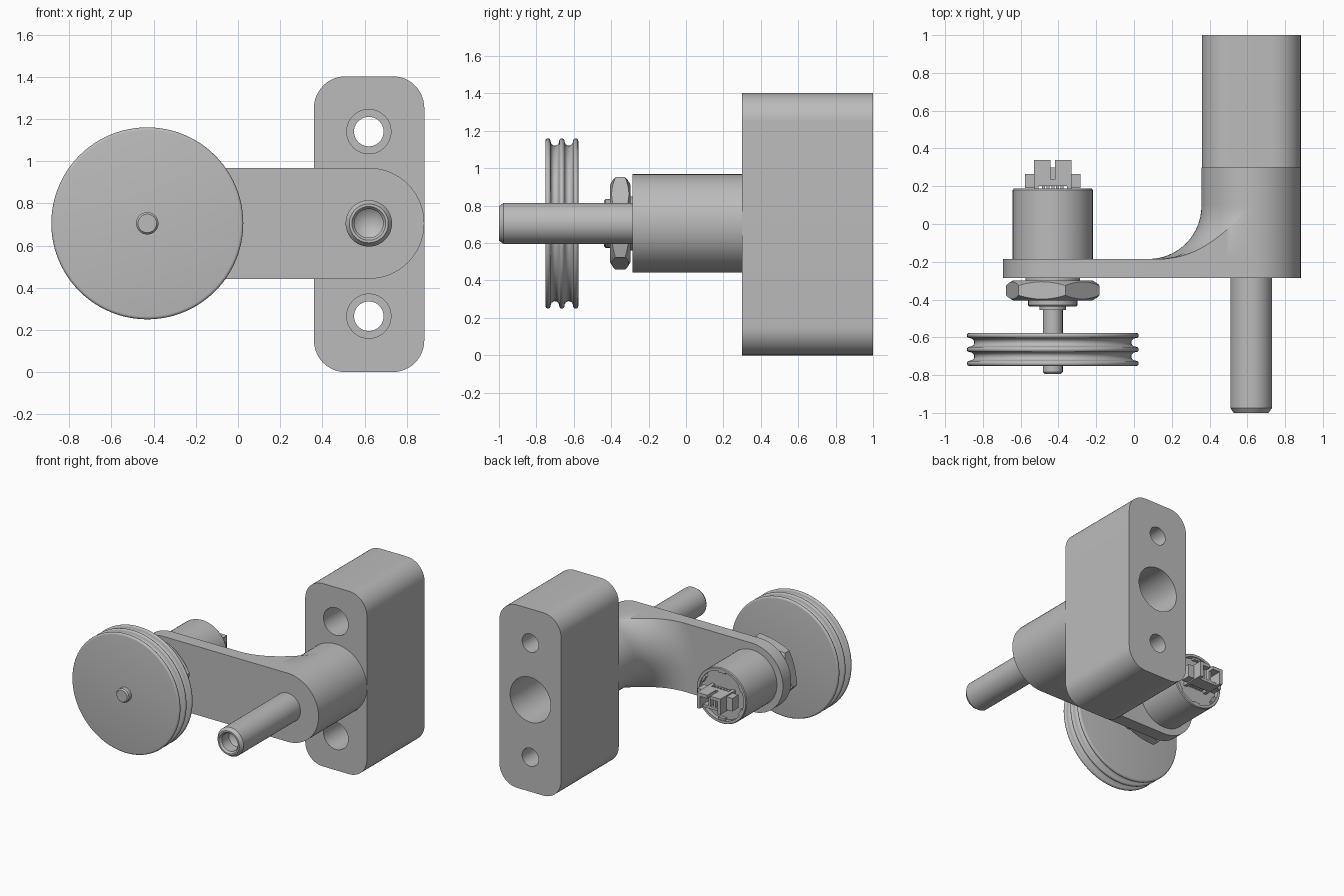
import bpy, bmesh
from math import sin, cos, pi, radians, sqrt

if "Cube" in bpy.data.objects:
    bpy.data.objects.remove(bpy.data.objects["Cube"], do_unlink=True)

grey = bpy.data.materials.new("plain grey")
grey.use_nodes = True
colour = (0.5, 0.5, 0.5, 1)
grey.diffuse_color = colour
grey.node_tree.nodes["Principled BSDF"].inputs["Base Color"].default_value = colour

AXIS_Z = 0.705       # height shared by motor and post
MOTOR_X, POST_X = -0.43, 0.62
ARM_R = 0.263
ARM_FRONT, ARM_BACK = -0.285, -0.185


def finish(name, bm):
    """Turn a bmesh into a named, coloured object."""
    bmesh.ops.remove_doubles(bm, verts=bm.verts, dist=1e-5)
    bmesh.ops.recalc_face_normals(bm, faces=bm.faces)
    mesh = bpy.data.meshes.new(name)
    bm.to_mesh(mesh)
    bm.free()
    mesh.materials.append(grey)
    obj = bpy.data.objects.new(name, mesh)
    bpy.context.collection.objects.link(obj)
    return obj


def lathe(name, profile, x, z=AXIS_Z, steps=64):
    """Spin (radius, y) points about a front-to-back axis."""
    bm = bmesh.new()
    rings = []
    for i in range(steps):
        a = 2 * pi * i / steps
        rings.append([bm.verts.new((x + r * cos(a), y, z + r * sin(a))) for r, y in profile])
    for i in range(steps):
        p, q = rings[i], rings[(i + 1) % steps]
        for j in range(len(profile) - 1):
            bm.faces.new((p[j], p[j + 1], q[j + 1], q[j]))
    bmesh.ops.dissolve_degenerate(bm, dist=1e-6, edges=bm.edges)
    return finish(name, bm)


def prism(name, outline, y0, y1):
    """Extrude an (x, z) outline from front to back."""
    bm = bmesh.new()
    face = bm.faces.new([bm.verts.new((x, y0, z)) for x, z in outline])
    new = bmesh.ops.extrude_face_region(bm, geom=[face])["geom"]
    moved = [v for v in new if isinstance(v, bmesh.types.BMVert)]
    bmesh.ops.translate(bm, verts=moved, vec=(0, y1 - y0, 0))
    return finish(name, bm)


def arc(x, z, r, start, end, steps):
    angles = [radians(start + (end - start) * i / steps) for i in range(steps + 1)]
    return [(x + r * cos(a), z + r * sin(a)) for a in angles]


def boxes(name, items):
    """Join boxes given as (x0, x1, y0, y1, z0, z1)."""
    bm = bmesh.new()
    for x0, x1, y0, y1, z0, z1 in items:
        for v in bmesh.ops.create_cube(bm, size=1)["verts"]:
            v.co = (x1 if v.co.x > 0 else x0, y1 if v.co.y > 0 else y0, z1 if v.co.z > 0 else z0)
    return finish(name, bm)


def boolean(obj, tool, operation):
    mod = obj.modifiers.new("cut", "BOOLEAN")
    mod.operation, mod.object, mod.solver = operation, tool, "EXACT"
    bpy.context.view_layer.objects.active = obj
    bpy.ops.object.modifier_apply(modifier=mod.name)
    bpy.data.objects.remove(tool, do_unlink=True)


# Mounting block with counterbored screw holes and a blind bore
left, right, top, corner = 0.36, 0.883, 1.402, 0.15
outline = []
for x, z, start in ((right - corner, corner, -90), (right - corner, top - corner, 0),
                    (left + corner, top - corner, 90), (left + corner, corner, 180)):
    outline += arc(x, z, corner, start, start + 90, 12)
block = prism("mounting_block", outline, 0.3, 1.0)
for hole_z in (0.265, 1.14):
    cutter = lathe("screw_cutter", [(0, 0.2), (0.105, 0.2), (0.105, 0.7), (0.07, 0.7),
                                    (0.07, 1.1), (0, 1.1)], POST_X, hole_z, 40)
    boolean(block, cutter, "DIFFERENCE")
cutter = lathe("bore_cutter", [(0, 0.6), (0.172, 0.6), (0.172, 1.1), (0, 1.1)], POST_X)
boolean(block, cutter, "DIFFERENCE")

# Flat arm with round ends, and the boss joining it to the block
prism("arm_plate", arc(POST_X, AXIS_Z, ARM_R, -90, 90, 32)
      + arc(MOTOR_X, AXIS_Z, ARM_R, 90, 270, 32), ARM_FRONT, ARM_BACK)
prism("arm_boss", arc(POST_X, AXIS_Z, ARM_R, -90, 270, 64)[:-1], ARM_BACK, 0.3)

# Concave fillet round the boss, trimmed to the arm's straight edges
FILLET = 0.28
bm = bmesh.new()
rows = []
for i in range(49):
    a = radians(90 + 180 * i / 48)
    reach = min(ARM_R + FILLET, ARM_R / max(abs(sin(a)), 0.01))
    row = []
    for j in range(17):
        r = ARM_R + (reach - ARM_R) * (1 - cos(pi / 2 * j / 16))
        y = ARM_BACK + FILLET - sqrt(max(0, FILLET ** 2 - (ARM_R + FILLET - r) ** 2))
        row.append((r, y))
    row += [(reach, ARM_BACK), (ARM_R, ARM_BACK)]
    rows.append([bm.verts.new((POST_X + r * cos(a), y, AXIS_Z + r * sin(a))) for r, y in row])
for p, q in zip(rows, rows[1:]):
    for j in range(len(p) - 1):
        bm.faces.new((p[j], p[j + 1], q[j + 1], q[j]))
bmesh.ops.dissolve_degenerate(bm, dist=1e-6, edges=bm.edges)
finish("arm_fillet", bm)

# Post with a drilled, chamfered front end
lathe("post", [(0, -0.85), (0.068, -0.9), (0.068, -0.985), (0.08, -1), (0.092, -1),
               (0.11, -0.975), (0.11, ARM_FRONT), (0, ARM_FRONT)], POST_X)

# Motor body with a recessed back
lathe("motor_body", [(0, ARM_BACK), (0.212, ARM_BACK), (0.212, 0.18), (0.207, 0.187),
                     (0.188, 0.187), (0.188, 0.155), (0, 0.155)], MOTOR_X)
for i in range(6):
    a = 60 * i + 30
    prism("motor_tab", arc(MOTOR_X, AXIS_Z, 0.192, a - 9, a + 9, 4)
          + arc(MOTOR_X, AXIS_Z, 0.172, a + 9, a - 9, 4), 0.15, 0.18)

# Cable connector: shoulders, shroud walls and contact pins
z0, z1 = AXIS_Z - 0.06, AXIS_Z + 0.06
parts = [(-0.53, -0.335, 0.2, 0.235, z0, z1), (-0.53, -0.335, 0.2, 0.3, z0, z0 + 0.02)]
for s in (-1, 1):
    def span(a, b):
        return sorted((MOTOR_X + s * a, MOTOR_X + s * b))
    parts.append((*span(0.095, 0.148), 0.19, 0.265, z0 + 0.01, z1 - 0.01))
    parts.append((*span(0.075, 0.1), 0.15, 0.34, z0, z1))
    parts.append((*span(0.012, 0.08), 0.2, 0.34, z1 - 0.025, z1))
    parts.append((*span(0.012, 0.03), 0.2, 0.3, z0, z1))
boxes("connector", parts)
boxes("connector_pins", [(MOTOR_X + d - 0.008, MOTOR_X + d + 0.008, 0.15, 0.22, z0 + 0.01, z1 - 0.01)
                         for d in (-0.05, -0.025, 0, 0.025, 0.05)])

# Threaded collar and bevelled hexagonal nut
lathe("motor_collar", [(0, -0.27), (0.145, -0.27), (0.145, -0.31), (0.13, -0.31), (0.13, -0.43),
                       (0.122, -0.438), (0.07, -0.438), (0.07, -0.455), (0, -0.455)], MOTOR_X)
nut = prism("hex_nut", arc(MOTOR_X, AXIS_Z, 0.256, 15, 315, 5), -0.405, -0.298)
bevel = lathe("nut_bevel", [(0, -0.41), (0.2, -0.41), (0.262, -0.374), (0.262, -0.329),
                            (0.2, -0.293), (0, -0.293)], MOTOR_X)
boolean(nut, bevel, "INTERSECT")

# Drive shaft
lathe("drive_shaft", [(0, -0.793), (0.044, -0.793), (0.053, -0.783), (0.053, -0.44),
                      (0, -0.44)], MOTOR_X, steps=40)

# Pulley: three round ridges separated by two round grooves
PITCH, RIDGE, RIM = 0.074, 0.014, 0.455
centre = -0.664
profile = [(0, centre - PITCH - RIDGE)]
for k in (-1, 0, 1):
    y = centre + k * PITCH
    for i in range(9):
        t = pi * i / 8
        profile.append((RIM - RIDGE + RIDGE * sin(t), y - RIDGE * cos(t)))
    if k < 1:
        half = PITCH / 2 - RIDGE
        for i in range(1, 8):
            t = pi * i / 8
            profile.append((RIM - RIDGE - 1.1 * half * sin(t), y + PITCH / 2 - half * cos(t)))
profile.append((0, centre + PITCH + RIDGE))
lathe("pulley", profile, MOTOR_X, steps=96)

# Smooth shading with crisp edges
bpy.ops.object.select_all(action="DESELECT")
for obj in bpy.context.collection.objects:
    if obj.type == "MESH":
        obj.select_set(True)
        bpy.context.view_layer.objects.active = obj
bpy.ops.object.shade_smooth_by_angle(angle=radians(32))
